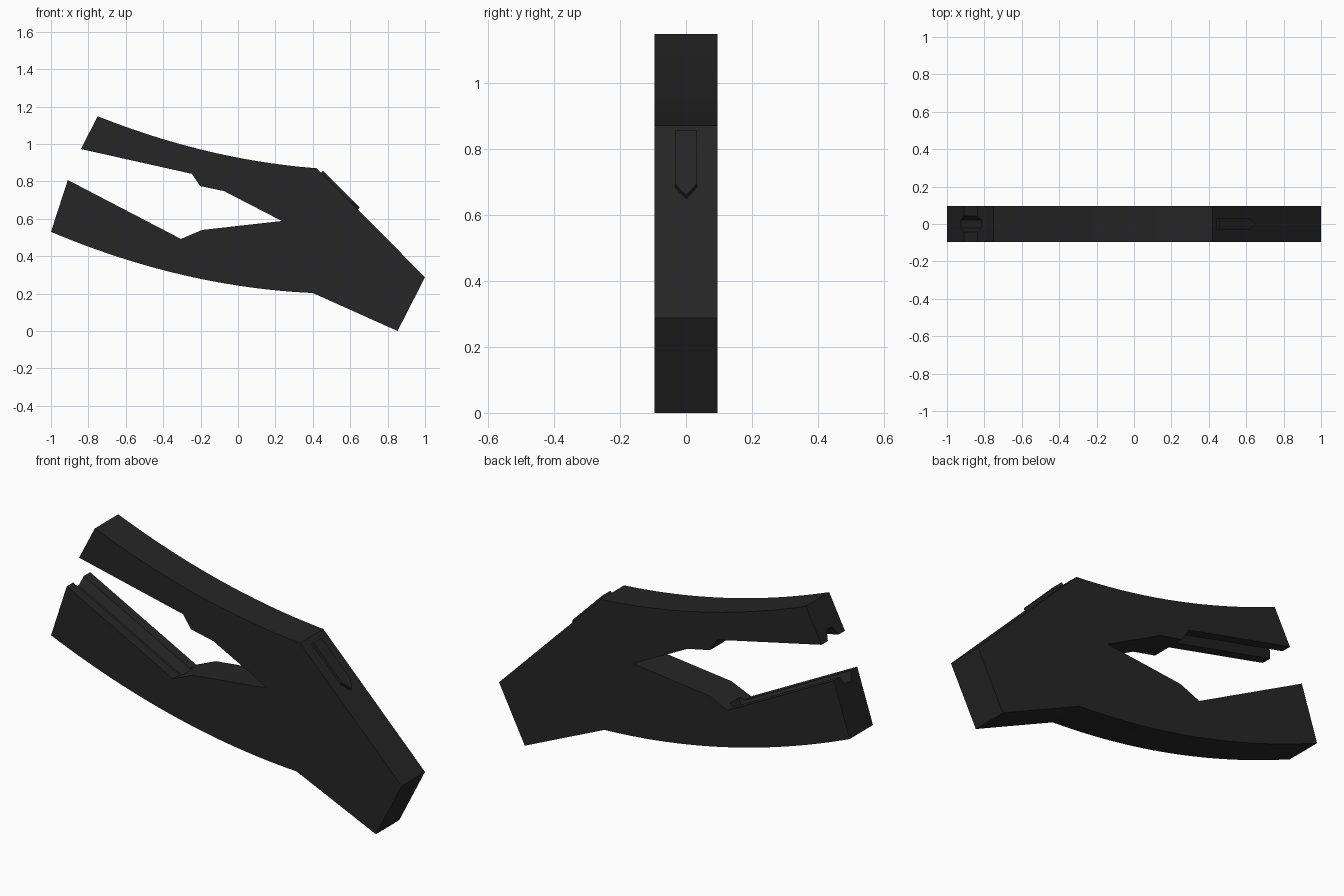
import bpy, bmesh
from mathutils import Vector

if "Cube" in bpy.data.objects:
    bpy.data.objects.remove(bpy.data.objects["Cube"])

HALF = 0.095  # half thickness of the clamp

mat = bpy.data.materials.new("black plastic")
mat.diffuse_color = (0.019, 0.019, 0.019, 1)
mat.use_nodes = True
mat.node_tree.nodes["Principled BSDF"].inputs["Base Color"].default_value = mat.diffuse_color


def prism(name, ring, offset):
    """Solid made by sweeping a closed ring of 3D points along an offset."""
    bm = bmesh.new()
    face = bm.faces.new([bm.verts.new(p) for p in ring])
    ext = bmesh.ops.extrude_face_region(bm, geom=[face])["geom"]
    verts = [v for v in ext if isinstance(v, bmesh.types.BMVert)]
    bmesh.ops.translate(bm, verts=verts, vec=offset)
    bmesh.ops.recalc_face_normals(bm, faces=bm.faces)
    mesh = bpy.data.meshes.new(name)
    bm.to_mesh(mesh)
    bm.free()
    mesh.materials.append(mat)
    ob = bpy.data.objects.new(name, mesh)
    bpy.context.collection.objects.link(ob)
    return ob


def curve(a, c, b, n=24):
    """Quadratic curve from a to b with control point c."""
    a, b, c = Vector(a), Vector(b), Vector(c)
    return [a * (1 - t) ** 2 + c * 2 * t * (1 - t) + b * t * t
            for t in (i / n for i in range(n + 1))]


# Clamp body: both jaws and the handle in one side profile
outline = curve((-0.75, 1.148), (-0.165, 0.915), (0.42, 0.87))
outline += [(1.0, 0.288), (0.853, 0.0)]
outline += curve((0.40, 0.203), (-0.30, 0.235), (-1.0, 0.53))
outline += [(-0.91, 0.807), (-0.305, 0.492), (-0.193, 0.54), (0.235, 0.588),
            (-0.075, 0.748), (-0.203, 0.775), (-0.246, 0.84), (-0.84, 0.973)]
body = prism("clamp_body", [(x, -HALF, z) for x, z in outline], (0, 2 * HALF, 0))


def cut_groove(name, tip, root, side):
    """Tapered groove along a jaw face; side is +1 to open upward, -1 downward."""
    tip, root = Vector((tip[0], 0, tip[1])), Vector((root[0], 0, root[1]))
    along = (root - tip).normalized()
    out = along.cross(Vector((0, 1, 0)))
    out = out if out.z * side > 0 else -out
    start = tip - along * 0.1
    ring = [start + Vector((0, y, 0)) + out * d for y, d in
            ((-0.022, -0.046), (0.022, -0.046), (0.044, 0), (0.044, 0.02),
             (-0.044, 0.02), (-0.044, 0))]
    cutter = prism(name, ring, root + along * 0.03 - start)
    cutter.hide_render = True
    mod = body.modifiers.new(name, 'BOOLEAN')
    mod.operation, mod.solver, mod.object = 'DIFFERENCE', 'EXACT', cutter
    bpy.context.view_layer.objects.active = body
    bpy.ops.object.modifier_apply(modifier=name)
    bpy.data.objects.remove(cutter)


cut_groove("lower_groove", (-0.91, 0.807), (-0.305, 0.492), 1)
cut_groove("upper_groove", (-0.84, 0.973), (-0.246, 0.84), -1)

# Raised pointed tab on the sloping end
down = Vector((0.58, 0, -0.582)).normalized()
normal = Vector((0.582, 0, 0.58)).normalized()
top = Vector((0.42, 0, 0.87))
tab = prism("pointed_tab",
            [top + down * s + Vector((0, y, 0)) - normal * 0.01 for s, y in
             ((0.033, -0.033), (0.033, 0.033), (0.265, 0.033), (0.312, 0), (0.265, -0.033))],
            normal * 0.025)

# Smooth the long curves, keep the corners sharp
bpy.ops.object.select_all(action='DESELECT')
body.select_set(True)
bpy.context.view_layer.objects.active = body
bpy.ops.object.shade_smooth_by_angle(angle=0.35)
